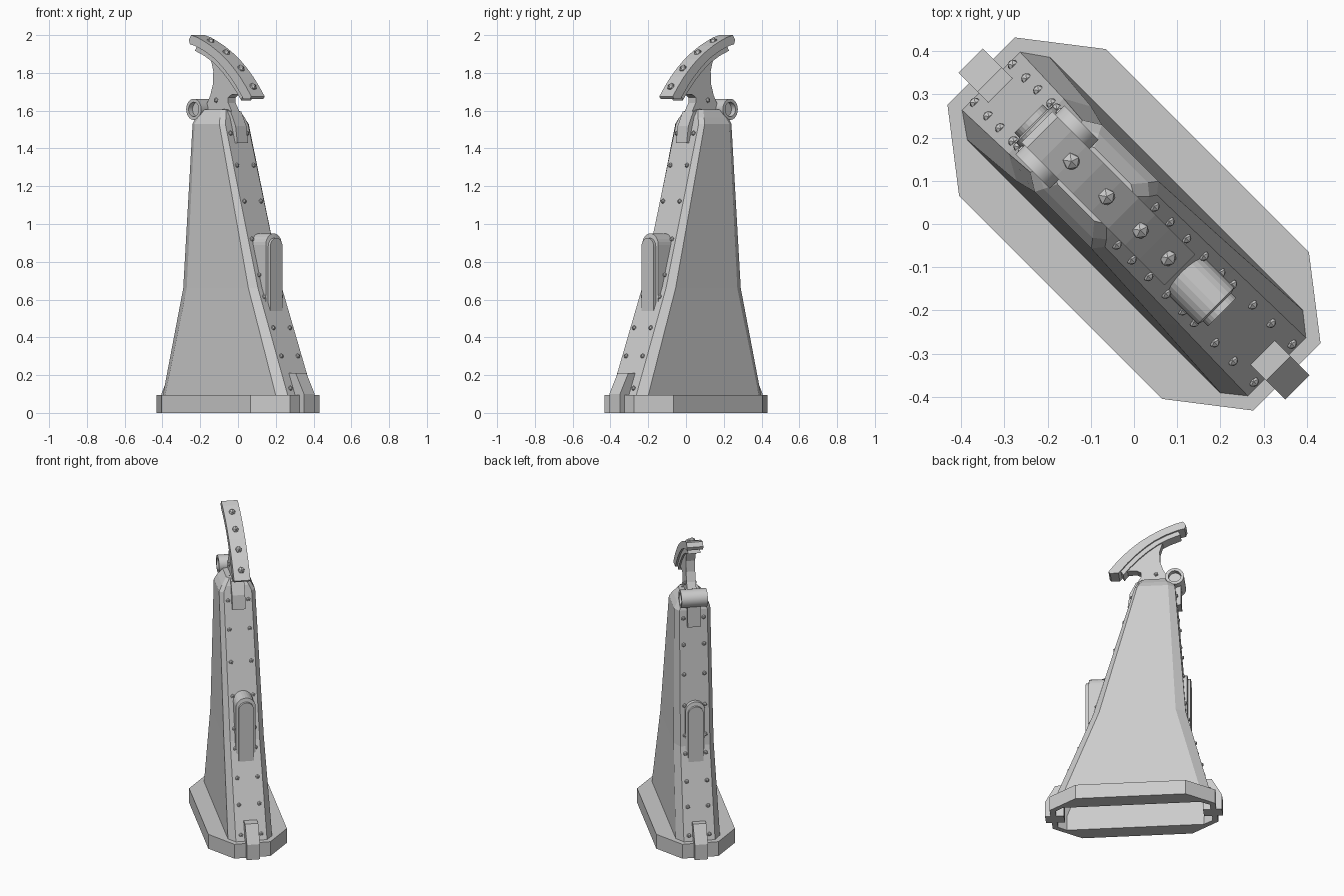
import bpy, bmesh
from math import sin, cos, pi
from mathutils import Matrix, Vector

if "Cube" in bpy.data.objects:
    bpy.data.objects.remove(bpy.data.objects["Cube"])

# Local frame: u = long axis, v = across, z up; turned 45 degrees in plan
TURN = Matrix.Rotation(-pi / 4, 4, 'Z')


def finish(name, bm):
    bmesh.ops.recalc_face_normals(bm, faces=bm.faces)
    bm.transform(TURN)
    me = bpy.data.meshes.new(name)
    bm.to_mesh(me)
    bm.free()
    ob = bpy.data.objects.new(name, me)
    bpy.context.collection.objects.link(ob)
    return ob


def loft(name, rings, cap0=True, cap1=True, close=False):
    bm = bmesh.new()
    vs = [[bm.verts.new(p) for p in r] for r in rings]
    n = len(vs[0])
    pairs = list(zip(vs, vs[1:])) + ([(vs[-1], vs[0])] if close else [])
    for a, b in pairs:
        for i in range(n):
            j = (i + 1) % n
            bm.faces.new((a[i], a[j], b[j], b[i]))
    if cap0 and not close:
        bm.faces.new(vs[0])
    if cap1 and not close:
        bm.faces.new(vs[-1])
    return finish(name, bm)


def octagon(z, ul, ur, ve, pl, pr, vp):
    """End faces at ul/ur (half width ve), long sides pl..pr at +-vp."""
    return [(ur, -ve, z), (ur, ve, z), (pr, vp, z), (pl, vp, z),
            (ul, ve, z), (ul, -ve, z), (pl, -vp, z), (pr, -vp, z)]


def plate(name, prof, half):
    """Side profile (u, z) extruded across v."""
    return loft(name, [[(u, v, z) for u, z in prof] for v in (-half, half)])


def rivets(name, places, r):
    bm = bmesh.new()
    for p in places:
        bmesh.ops.create_icosphere(bm, subdivisions=1, radius=r,
                                   matrix=Matrix.Translation(Vector(p)))
    return finish(name, bm)


# Base plinth ring, open under the hollow body
foot = (-0.467, 0.467, 0.095, -0.41, 0.417, 0.135)
outer = (-0.5, 0.5, 0.11, -0.332, 0.332, 0.24)
loft("base_plinth", [octagon(0, *outer), octagon(0.095, *outer),
                     octagon(0.095, *foot), octagon(0, *foot)], close=True)

# Tapering hollow body with sloped cap
loft("tower_body", [
    octagon(0.095, *foot),
    octagon(0.66, -0.32, 0.24, 0.09, -0.262, 0.2, 0.122),
    octagon(1.53, -0.255, -0.01, 0.085, -0.215, -0.03, 0.11),
    octagon(1.565, -0.245, -0.02, 0.07, -0.205, -0.045, 0.09),
    octagon(1.605, -0.215, -0.045, 0.045, -0.19, -0.07, 0.06)], cap0=False)

# Foot brackets hooked over the plinth
for side, s in (("right", 1), ("left", -1)):
    plate("foot_bracket_" + side, [(s * u, z) for u, z in (
        (0.42, 0), (0.534, 0), (0.534, 0.1), (0.472, 0.21), (0.42, 0.21))], 0.04)


# Arched lugs on the end faces
def arch(u, r, z0, zc):
    pts = [(u, r * cos(pi * i / 12), zc + r * sin(pi * i / 12)) for i in range(13)]
    return [(u, r, z0)] + pts + [(u, -r, z0)]


for side, s, u0, u1 in (("right", 1, 0.13, 0.288), ("left", -1, 0.25, 0.345)):
    loft("arched_lug_" + side, [arch(s * u0, 0.06, 0.53, 0.89),
                                arch(s * (u1 - 0.02), 0.06, 0.53, 0.89),
                                arch(s * (u1 - 0.016), 0.046, 0.53, 0.88),
                                arch(s * u1, 0.046, 0.53, 0.88)])

# Straps over the top of both end faces
plate("top_strap_right", [(0.035, 1.43), (0.022, 1.52), (-0.015, 1.595),
                          (-0.08, 1.61), (-0.08, 1.43)], 0.04)
plate("top_strap_left", [(-0.288, 1.43), (-0.285, 1.6), (-0.2, 1.6), (-0.2, 1.43)], 0.04)


# Cross tube with recessed ends
def circle(v, r):
    return [(-0.252 + r * cos(pi * i / 12), v, 1.607 + r * sin(pi * i / 12))
            for i in range(24)]


tube = loft("cross_tube", [circle(-0.05, 0.038), circle(-0.08, 0.038), circle(-0.08, 0.056),
                           circle(0.08, 0.056), circle(0.08, 0.038), circle(0.05, 0.038)])
bpy.context.view_layer.objects.active = tube
tube.select_set(True)
bpy.ops.object.shade_smooth_by_angle()

# Curved crest: outer band, stepped inner rim, stem
arc = [(-0.3, 2.0), (-0.255, 1.988), (-0.205, 1.968), (-0.15, 1.942), (-0.09, 1.907),
       (-0.035, 1.87), (0.02, 1.823), (0.067, 1.777), (0.11, 1.727), (0.15, 1.675)]
inner = [(0.14, 1.663), (0.09, 1.663), (0.075, 1.68), (0.035, 1.73), (-0.015, 1.783),
         (-0.07, 1.833), (-0.13, 1.878), (-0.2, 1.915), (-0.27, 1.942), (-0.31, 1.952),
         (-0.318, 1.975)]
plate("crest_band", arc + inner, 0.05)
rim = inner[2:9]
plate("crest_rim", rim + [(u - 0.014, z - 0.025) for u, z in reversed(rim)], 0.038)
plate("crest_stem", [(-0.215, 1.93), (-0.175, 1.87), (-0.157, 1.81), (-0.16, 1.74),
                     (-0.18, 1.68), (-0.21, 1.63), (-0.215, 1.57), (-0.01, 1.57),
                     (-0.02, 1.6), (-0.045, 1.64), (-0.045, 1.67), (-0.02, 1.685),
                     (0.06, 1.685), (0.03, 1.745), (-0.07, 1.85)], 0.028)

# Rivets
rivets("crest_rivets", [(-0.205, 0, 1.966), (-0.09, 0, 1.905),
                        (0.02, 0, 1.822), (0.11, 0, 1.726)], 0.022)
rivets("stem_rivets", [(-0.135, v, 1.655) for v in (-0.028, 0.028)], 0.014)


def end_u(z, a, b, c):
    return a + (b - a) * (z - 0.095) / 0.565 if z < 0.66 else b + (c - b) * (z - 0.66) / 0.87


spots = []
for z in (0.13, 0.3, 0.45, 0.615, 0.73, 0.92, 1.12, 1.31, 1.48):
    for v in (-0.062, 0.062):
        spots += [(end_u(z, 0.467, 0.24, -0.01), v, z),
                  (end_u(z, -0.467, -0.32, -0.255), v, z)]
rivets("body_rivets", spots, 0.014)
